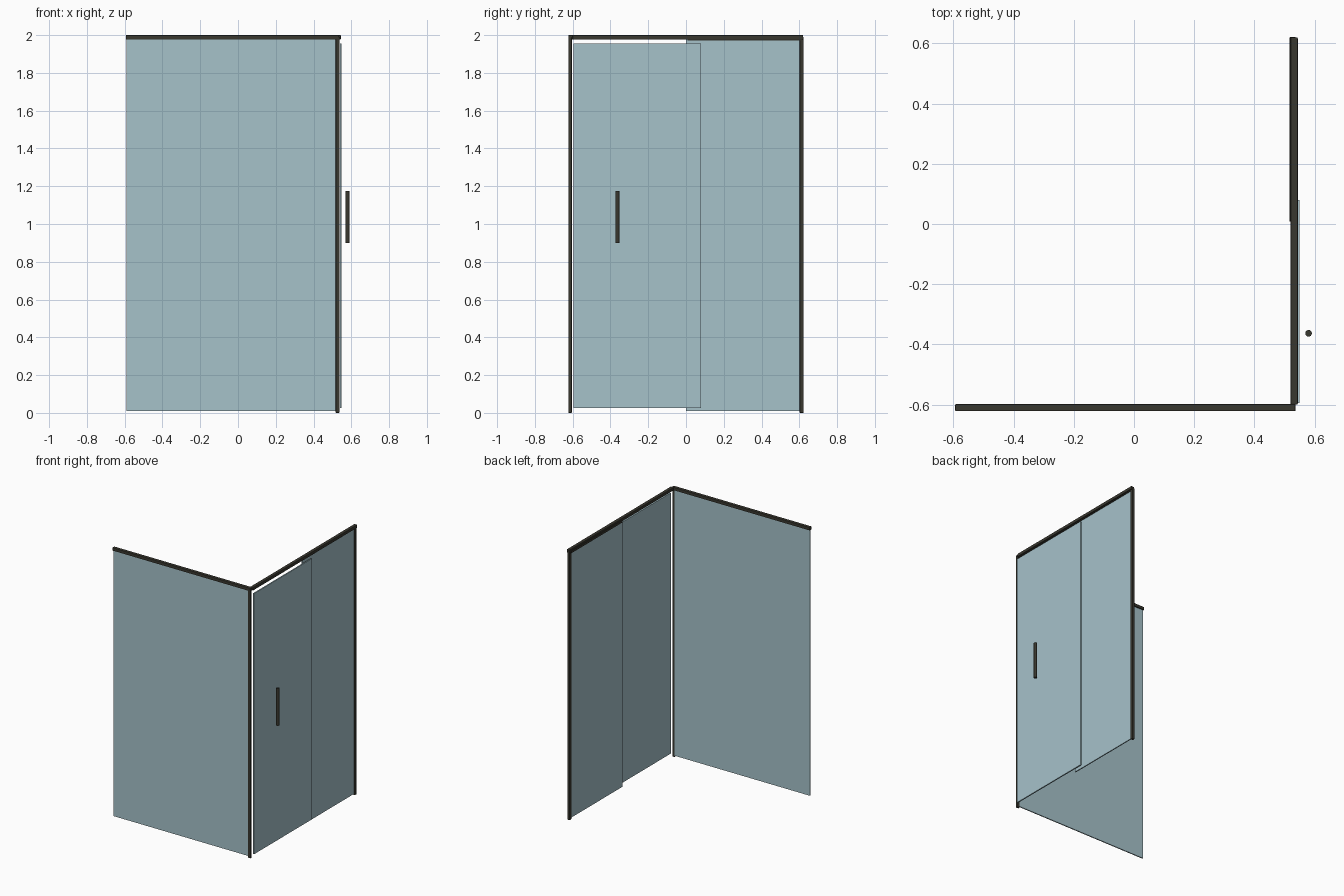
import bpy
import bmesh
from mathutils import Matrix, Vector

cube = bpy.data.objects.get("Cube")
if cube:
    bpy.data.objects.remove(cube, do_unlink=True)


def material(name, rgb, rough):
    mat = bpy.data.materials.new(name)
    mat.use_nodes = True
    mat.diffuse_color = (*rgb, 1)
    bsdf = mat.node_tree.nodes["Principled BSDF"]
    bsdf.inputs["Base Color"].default_value = (*rgb, 1)
    bsdf.inputs["Roughness"].default_value = rough
    return mat


glass = material("pale blue glass", (0.38, 0.54, 0.59), 0.4)
metal = material("dark bronze metal", (0.04, 0.038, 0.028), 0.5)


def finish(name, bm, mat):
    mesh = bpy.data.meshes.new(name)
    bm.to_mesh(mesh)
    bm.free()
    mesh.materials.append(mat)
    obj = bpy.data.objects.new(name, mesh)
    bpy.context.collection.objects.link(obj)
    return obj


def box(name, low, high, mat, bevel=0):
    low, high = Vector(low), Vector(high)
    bm = bmesh.new()
    bmesh.ops.create_cube(bm, size=1, matrix=Matrix.Translation((low + high) / 2)
                          @ Matrix.Diagonal((*(high - low), 1)))
    obj = finish(name, bm, mat)
    if bevel:
        mod = obj.modifiers.new("soft edges", "BEVEL")
        mod.width = bevel
        mod.segments = 2
    return obj


def rod(name, x, y, z0, z1, radius):
    bm = bmesh.new()
    bmesh.ops.create_cone(bm, cap_ends=True, segments=24, radius1=radius, radius2=radius,
                          depth=z1 - z0, matrix=Matrix.Translation((x, y, (z0 + z1) / 2)))
    obj = finish(name, bm, metal)
    bpy.context.view_layer.objects.active = obj
    bpy.ops.object.select_all(action="DESELECT")
    obj.select_set(True)
    bpy.ops.object.shade_smooth_by_angle()
    return obj


# Glass: front screen, fixed side screen and sliding door
box("front_screen", (-0.59, -0.614, 0.01), (0.525, -0.606, 1.98), glass)
box("fixed_side_screen", (0.522, 0.0, 0.01), (0.53, 0.606, 1.98), glass)
box("sliding_door", (0.54, -0.595, 0.025), (0.549, 0.08, 1.955), glass)

# Top rails
box("front_top_rail", (-0.594, -0.622, 1.977), (0.536, -0.598, 2.0), metal, 0.003)
box("side_top_rail", (0.52, -0.6, 1.977), (0.544, 0.62, 2.0), metal, 0.003)
box("fixed_screen_channel", (0.516, 0.008, 1.972), (0.536, 0.61, 1.988), metal)

# Upright posts
box("corner_post", (0.517, -0.622, 0.0), (0.537, -0.604, 1.99), metal, 0.003)
box("wall_post", (0.517, 0.602, 0.0), (0.537, 0.622, 1.99), metal, 0.003)

# Door handle
rod("door_handle", 0.58, -0.363, 0.9, 1.175, 0.011)
